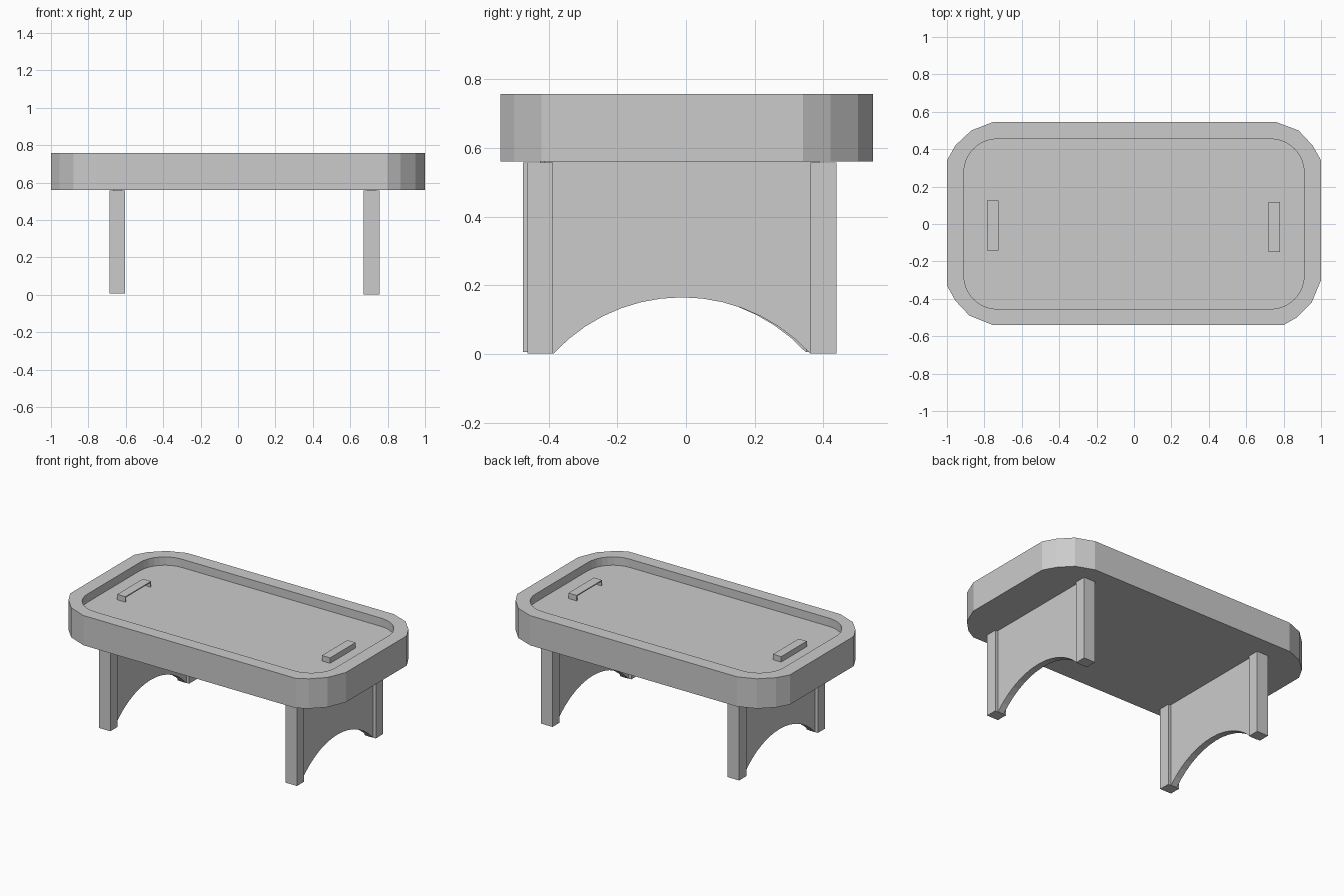
import bpy, bmesh
from math import sin, cos, pi, asin, sqrt
from mathutils import Vector

cube = bpy.data.objects.get("Cube")
if cube:
    bpy.data.objects.remove(cube, do_unlink=True)

grey = bpy.data.materials.new("plain grey")
grey.use_nodes = True
COLOUR = (0.6, 0.6, 0.6, 1)
grey.diffuse_color = COLOUR
grey.node_tree.nodes["Principled BSDF"].inputs["Base Color"].default_value = COLOUR


def finish(name, bm):
    bmesh.ops.recalc_face_normals(bm, faces=bm.faces)
    mesh = bpy.data.meshes.new(name)
    bm.to_mesh(mesh)
    bm.free()
    mesh.materials.append(grey)
    obj = bpy.data.objects.new(name, mesh)
    bpy.context.collection.objects.link(obj)
    return obj


def add_box(bm, x0, x1, y0, y1, z0, z1):
    made = bmesh.ops.create_cube(bm, size=1)["verts"]
    for v in made:
        v.co = Vector(((x0 + x1) / 2 + v.co.x * (x1 - x0),
                       (y0 + y1) / 2 + v.co.y * (y1 - y0),
                       (z0 + z1) / 2 + v.co.z * (z1 - z0)))


def ring(bm, outline, z):
    return [bm.verts.new((x, y, z)) for x, y in outline]


def wall(bm, a, b):
    n = len(a)
    for i in range(n):
        j = (i + 1) % n
        bm.faces.new((a[i], a[j], b[j], b[i]))


def rounded_rect(hx, hy, r, steps):
    pts = []
    for k, (sx, sy) in enumerate(((1, 1), (-1, 1), (-1, -1), (1, -1))):
        for i in range(steps + 1):
            a = (k + i / steps) * pi / 2
            pts.append((sx * (hx - r) + r * cos(a), sy * (hy - r) + r * sin(a)))
    return pts


# Table body: faceted outer edge, raised rim and sunken playing surface
BOTTOM, TOP, FLOOR = 0.56, 0.757, 0.702
outer = [(1, 0.34), (0.955, 0.42), (0.88, 0.5), (0.76, 0.545),
         (-0.755, 0.545), (-0.87, 0.5), (-0.955, 0.42), (-1, 0.34),
         (-1, -0.33), (-0.955, -0.41), (-0.88, -0.49), (-0.755, -0.54),
         (0.8, -0.54), (0.87, -0.5), (0.95, -0.42), (1, -0.3)]
inner = rounded_rect(0.91, 0.455, 0.18, 8)
bm = bmesh.new()
low, high = ring(bm, outer, BOTTOM), ring(bm, outer, TOP)
lip, floor = ring(bm, inner, TOP), ring(bm, inner, FLOOR)
bm.faces.new(low)
bm.faces.new(floor)
wall(bm, low, high)
wall(bm, lip, floor)
rim_edges = [bm.edges.get((loop[i - 1], loop[i]))
             for loop in (high, lip) for i in range(len(loop))]
bmesh.ops.triangle_fill(bm, edges=rim_edges, use_beauty=True,
                        normal=Vector((0, 0, 1)))
finish("table_body", bm)


# Goals: thin covers open towards the middle of the table
def goal(name, x_back, x_open, y0, y1):
    bm = bmesh.new()
    t, z1 = 0.007, FLOOR + 0.036
    side = 1 if x_open > x_back else -1
    a, b = sorted((x_back, x_open))
    add_box(bm, a, b, y0, y1, z1 - t, z1)
    add_box(bm, a, b, y0, y0 + t, FLOOR, z1 - t)
    add_box(bm, a, b, y1 - t, y1, FLOOR, z1 - t)
    c, d = sorted((x_back, x_back + side * t))
    add_box(bm, c, d, y0 + t, y1 - t, FLOOR, z1 - t)
    finish(name, bm)


goal("right_goal", -0.785, -0.725, -0.143, 0.125)
goal("left_goal", 0.78, 0.72, -0.15, 0.117)


# Legs: two square posts joined by a thinner panel with an arched cutout
def leg(name, x, y, z0):
    half, rise, steps = 0.373, 0.163, 14
    radius = (half ** 2 + rise ** 2) / (2 * rise)
    spread = asin(half / radius)
    drop = sqrt(radius ** 2 - half ** 2)
    arch = []
    for i in range(steps + 1):
        a = spread * (1 - 2 * i / steps)
        arch.append((y + radius * sin(a), z0 + radius * cos(a) - drop))
    profile = [(y - 0.4, z0), (y - 0.4, BOTTOM), (y + 0.4, BOTTOM),
               (y + 0.4, z0)] + arch
    bm = bmesh.new()
    sides = [[bm.verts.new((x + dx, py, pz)) for py, pz in profile]
             for dx in (-0.022, 0.022)]
    for s in sides:
        bm.faces.new(s)
    wall(bm, *sides)
    finish(name + "_panel", bm)
    for end, s in (("front", -1), ("back", 1)):
        bm = bmesh.new()
        y0, y1 = sorted((y + s * 0.375, y + s * 0.45))
        add_box(bm, x - 0.042, x + 0.042, y0, y1, z0, 0.557)
        finish(f"{name}_{end}_post", bm)


leg("right_leg", -0.645, -0.025, 0.006)
leg("left_leg", 0.714, -0.012, 0.002)
